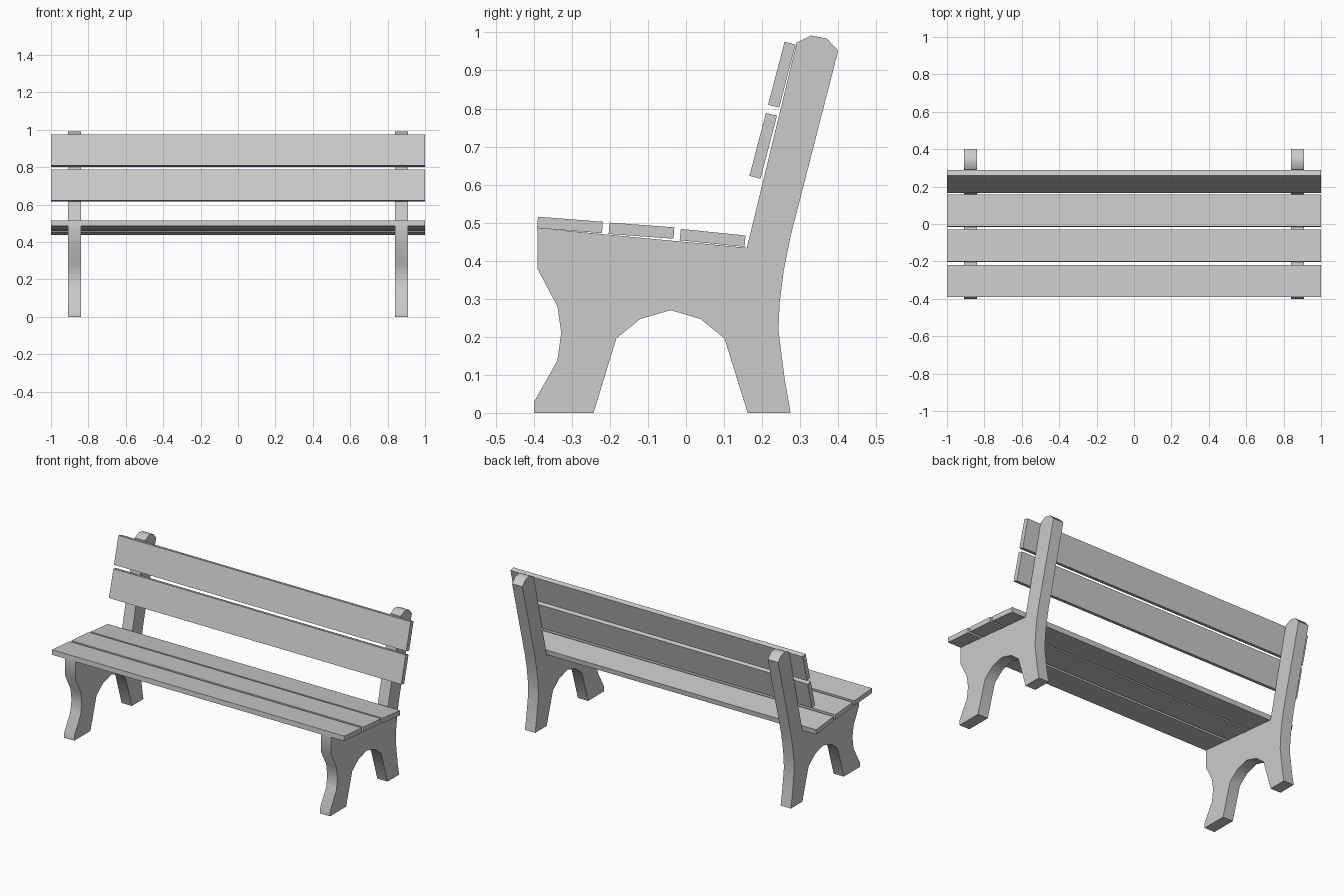
import bpy, bmesh
from math import radians

if "Cube" in bpy.data.objects:
    bpy.data.objects.remove(bpy.data.objects["Cube"])

# Side profile (y, z) of an end frame: feet, arch, rear post, seat rest, front curve
FRAME = [
    (-0.40, 0), (-0.243, 0), (-0.183, 0.196), (-0.12, 0.247), (-0.041, 0.27),
    (0.038, 0.247), (0.101, 0.196), (0.162, 0), (0.275, 0), (0.26, 0.085),
    (0.243, 0.217), (0.246, 0.288), (0.257, 0.375), (0.275, 0.465),
    (0.40, 0.952), (0.37, 0.984), (0.328, 0.992), (0.291, 0.973),
    (0.16, 0.434), (-0.39, 0.486), (-0.39, 0.378), (-0.338, 0.28),
    (-0.328, 0.21), (-0.338, 0.138), (-0.40, 0.028),
]


def end_frame(name, x0, x1):
    """Extrude the side profile from x0 to x1."""
    bm = bmesh.new()
    face = bm.faces.new([bm.verts.new((x0, y, z)) for y, z in FRAME])
    ext = bmesh.ops.extrude_face_region(bm, geom=[face], use_keep_orig=True)
    moved = [g for g in ext["geom"] if isinstance(g, bmesh.types.BMVert)]
    bmesh.ops.translate(bm, verts=moved, vec=(x1 - x0, 0, 0))
    bmesh.ops.recalc_face_normals(bm, faces=bm.faces)
    mesh = bpy.data.meshes.new(name)
    bm.to_mesh(mesh)
    bm.free()
    obj = bpy.data.objects.new(name, mesh)
    bpy.context.collection.objects.link(obj)
    bpy.ops.object.select_all(action="DESELECT")
    obj.select_set(True)
    bpy.context.view_layer.objects.active = obj
    bpy.ops.object.shade_smooth_by_angle(angle=radians(40))


def slat(name, y, z, tilt):
    """Full-width plank, tilted about the x axis."""
    bpy.ops.mesh.primitive_cube_add(size=1, location=(0, y, z),
                                    rotation=(radians(tilt), 0, 0))
    obj = bpy.context.object
    obj.name = name
    obj.scale = (2.0, 0.171, 0.03)


# Two end frames
end_frame("left_end_frame", -0.91, -0.84)
end_frame("right_end_frame", 0.84, 0.91)

# Three seat slats and two backrest slats
slat("seat_slat_front", -0.305, 0.494, -4.4)
slat("seat_slat_middle", -0.117, 0.479, -4.2)
slat("seat_slat_rear", 0.070, 0.460, -5.8)
slat("back_slat_lower", 0.203, 0.702, 75.3)
slat("back_slat_upper", 0.252, 0.889, 75.3)
